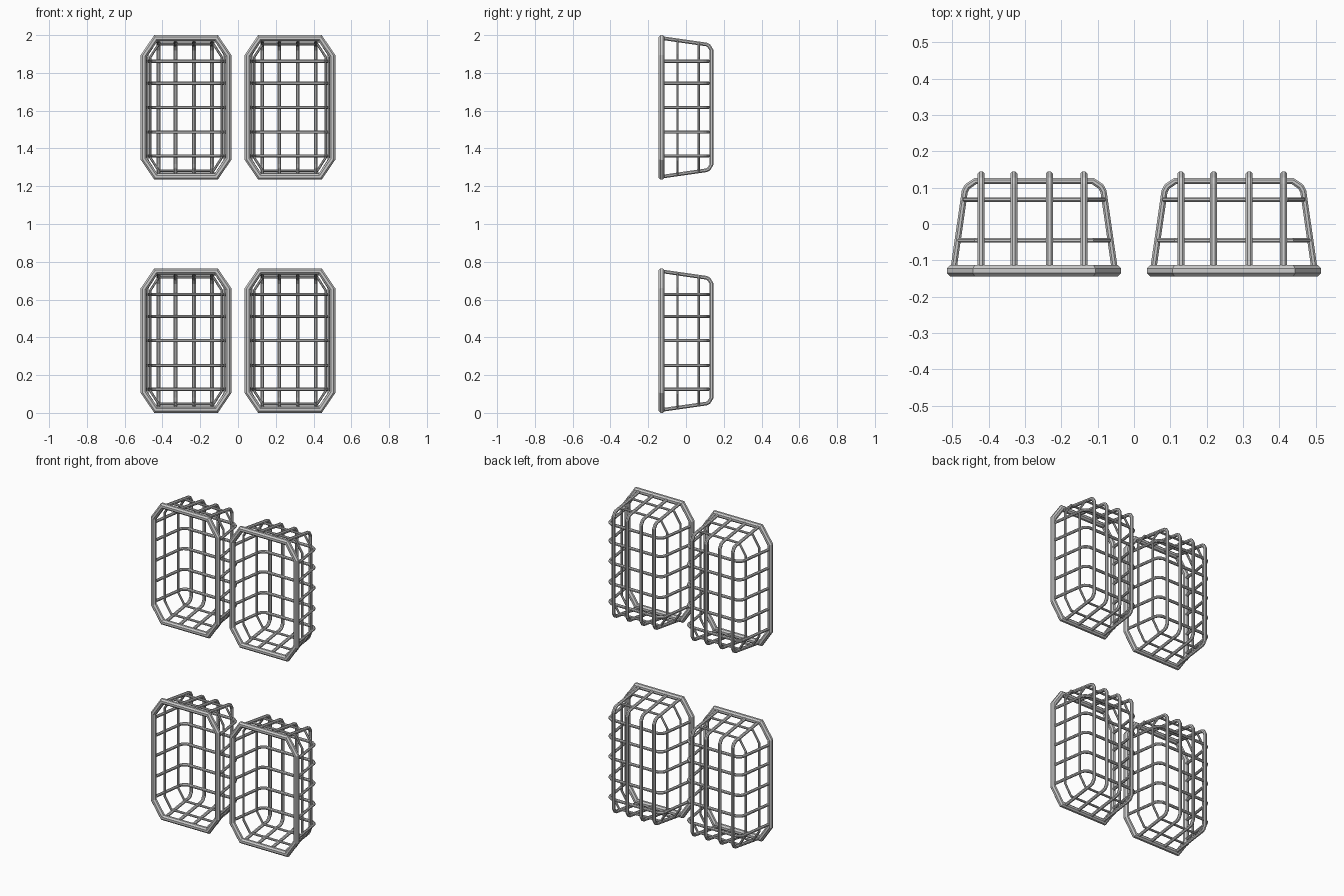
import bpy
import bmesh
import math
from mathutils import Vector

cube = bpy.data.objects.get("Cube")
if cube:
    bpy.data.objects.remove(cube, do_unlink=True)

SIDES = 8
HALF_H = 0.3825


def sweep(bm, points, normal, radius, closed=False):
    """Mitred tube along a planar path."""
    pts = [Vector(p) for p in points]
    n = Vector(normal)
    count = len(pts)
    rings = []
    for i, p in enumerate(pts):
        before = pts[i - 1] if i or closed else None
        after = pts[(i + 1) % count] if i < count - 1 or closed else None
        d_out = (after - p).normalized() if after is not None else (p - before).normalized()
        d_in = (p - before).normalized() if before is not None else d_out
        tangent = (d_in + d_out).normalized()
        side = tangent.cross(n) / tangent.dot(d_in)
        ring = []
        for k in range(SIDES):
            a = math.tau * (k + 0.5) / SIDES
            ring.append(bm.verts.new(p + radius * (side * math.cos(a) + n * math.sin(a))))
        rings.append(ring)
    for i in range(count if closed else count - 1):
        a, b = rings[i], rings[(i + 1) % count]
        for k in range(SIDES):
            j = (k + 1) % SIDES
            bm.faces.new((a[k], a[j], b[j], b[k]))
    if not closed:
        bm.faces.new(rings[0])
        bm.faces.new(rings[-1][::-1])


def octagon(y, hx, hz, cx, cz):
    """Chamfered rectangle facing the front."""
    quarter = [(hx, hz - cz), (hx - cx, hz)]
    ring = quarter + [(-x, z) for x, z in reversed(quarter)]
    ring += [(-x, -z) for x, z in ring]
    return [(x, y, z) for x, z in ring]


def mirrored(profile):
    """Complete a half profile of (offset, depth) into a U shape."""
    return profile + [(-a, y) for a, y in reversed(profile)]


def build_mesh(name, tubes):
    bm = bmesh.new()
    for tube in tubes:
        sweep(bm, *tube)
    bmesh.ops.recalc_face_normals(bm, faces=bm.faces)
    mesh = bpy.data.meshes.new(name)
    bm.to_mesh(mesh)
    bm.free()
    return mesh


# Heavy octagonal front rim
rim = [(octagon(-0.129, 0.224, 0.3665, 0.064, 0.094), (0, 1, 0), 0.0172, True)]

# Thin octagonal loops inside the cage
loops = [(octagon(y, hx, hz, 0.045, 0.07), (0, 1, 0), 0.007, True)
         for y, hx, hz in ((-0.045, 0.205, 0.35), (0.067, 0.19, 0.335))]

# Level U-shaped hoops
hoop = mirrored([(0.222, -0.125), (0.191, 0.09), (0.184, 0.103), (0.162, 0.118)])
hoops = [([(x, y, z) for x, y in hoop], (0, 0, 1), 0.0092)
         for z in (-0.257, -0.131, 0.0, 0.128, 0.244)]

# Upright U-shaped bars
bar = mirrored([(0.3665, -0.125), (0.333, 0.108), (0.326, 0.121), (0.303, 0.135)])
bars = [([(x, y, z) for z, y in bar], (1, 0, 0), 0.0105)
        for x in (-0.146, -0.056, 0.042, 0.137)]

parts = {
    "front_rim": build_mesh("front_rim", rim),
    "inner_loops": build_mesh("inner_loops", loops),
    "level_hoops": build_mesh("level_hoops", hoops),
    "upright_bars": build_mesh("upright_bars", bars),
}

# Four identical baskets
for row, z in (("lower", HALF_H), ("upper", 2 - HALF_H)):
    for side, x in (("right", -0.275), ("left", 0.275)):
        for name, mesh in parts.items():
            obj = bpy.data.objects.new(f"{row}_{side}_{name}", mesh)
            obj.location = (x, 0, z)
            bpy.context.collection.objects.link(obj)
